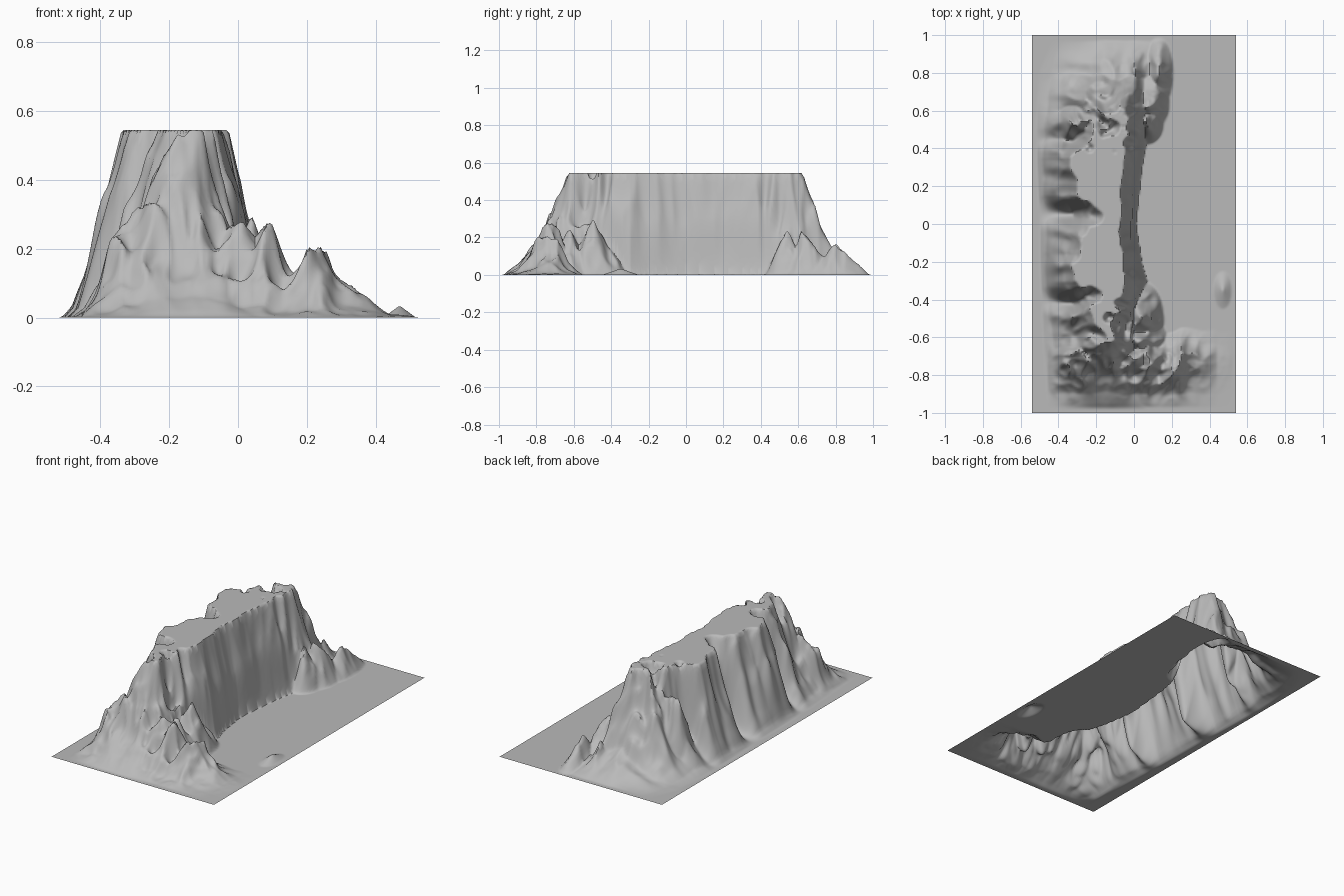
import bpy, bmesh, math
from mathutils import Vector, noise

if "Cube" in bpy.data.objects:
    bpy.data.objects.remove(bpy.data.objects["Cube"])

W, D, CAP = 0.54, 1.0, 0.545
NX, NY = 130, 240


def interp(pts, v):
    """Piecewise linear profile lookup."""
    if v <= pts[0][0]:
        return pts[0][1]
    for (a, p), (b, q) in zip(pts, pts[1:]):
        if v <= b:
            return p + (q - p) * (v - a) / (b - a)
    return pts[-1][1]


def n(x, y, seed=0.0):
    return noise.noise(Vector((x, y, seed)))


def smooth(t):
    t = max(0.0, min(1.0, t))
    return t * t * (3 - 2 * t)


def bump(x, y, cx, cy, rx, ry, h):
    d = math.hypot((x - cx) / rx, (y - cy) / ry)
    return h * max(0.0, 1 - d) ** 1.1


# Plan outline of the massif along y: foot and rim on each side, crest height
LEFT_FOOT = [(-1, -.44), (-.8, -.47), (-.4, -.49), (0, -.5), (.5, -.52), (.8, -.5), (1, -.42)]
LEFT_RIM = [(-.8, -.2), (-.62, -.15), (-.45, -.2), (-.33, -.28), (-.15, -.29), (.03, -.22),
            (.15, -.3), (.35, -.3), (.45, -.18), (.6, -.14), (.75, -.1)]
RIGHT_RIM = [(-.8, -.1), (-.6, -.12), (-.3, -.07), (0, -.08), (.3, -.07), (.5, -.07), (.8, -.02)]
RIGHT_FOOT = [(-1, .1), (-.7, .03), (-.42, .03), (-.3, .07), (-.2, .04), (0, .01), (.3, .04), (.5, .08), (.8, .16), (1, .15)]
CREST = [(-.98, 0), (-.9, .06), (-.8, .18), (-.71, .32), (-.63, .54), (-.5, .57),
         (-.2, .62), (.0, .57), (.25, .63), (.5, .58), (.58, .55), (.64, .45),
         (.71, .26), (.78, .12), (.86, .08), (.97, 0)]
# Slope shapes from foot (0) to rim (1)
LEFT_SLOPE = [(0, 0), (.14, .05), (.3, .2), (.5, .43), (.65, .6), (.82, .85), (1, 1)]
RIGHT_SLOPE = [(0, 0), (.1, .1), (.3, .42), (.6, .66), (.8, .84), (1, 1)]
# Front-right spur, height along x and across y
SPUR_X = [(-.46, 0), (-.4, .12), (-.34, .26), (-.3, .3), (-.2, .28), (.0, .24), (.05, .23), (.08, .27),
          (.13, .17), (.17, .18), (.2, .215), (.24, .2), (.28, .12), (.35, .06), (.44, .01), (.54, 0)]
SPUR_Y = [(-.97, 0), (-.9, .12), (-.82, .45), (-.74, 1), (-.69, .9), (-.63, .3), (-.56, 0)]


def height(x, y):
    # buttress-like wobble of the outline
    rough = smooth((abs(y - .02) - .3) / .15)
    wl = .05 * n(2 * x, 6 * y, 3) + .02 * n(6 * x, 14 * y, 7)
    wr = .016 * n(2 * x, 7 * y, 11) + .012 * n(9 * x, 16 * y, 5) * rough
    we = .05 * n(9 * x, 2 * y, 17) + .02 * n(18 * x, 4 * y, 2)
    lf, lr = interp(LEFT_FOOT, y), interp(LEFT_RIM, y)
    rr, rf = interp(RIGHT_RIM, y), interp(RIGHT_FOOT, y)
    tl = (x - lf) / (lr - lf)
    tl += wl / .2 * smooth(tl * 2)
    tr = (rf - x) / (rf - rr)
    tr += wr / .1 * smooth(tr * 3)
    end = smooth((abs(y) - .45) / .15) * smooth((1 - abs(y)) * 5)
    h = interp(CREST, y + we * end) * min(interp(LEFT_SLOPE, tl), interp(RIGHT_SLOPE, tr))
    # ravines biting in from the left side
    for cy, wid, depth, reach in ((.05, .1, .3, -.13), (-.40, .08, .27, -.1), (.43, .07, .2, -.15)):
        c = cy + .03 * n(6 * x, cy, 1)
        h -= depth * smooth(1 - abs(y - c) / wid) * smooth((reach - x) / .2) * min(1, h / .35)
    # knob on the back left slope
    h = max(h, h * .5 + bump(x, y, -.29, .53, .14, .15, .28))
    # crags, strongest towards the two ends
    crag = .25 - abs(n(8 * x, 7 * y, 21)) + .5 * (.2 - abs(n(15 * x, 13 * y, 31)))
    h += (.08 + .16 * rough) * crag * min(1, (h / .35) ** 1.5)
    # lower spurs and hills on the right
    s = interp(SPUR_X, x) * interp(SPUR_Y, y + .6 * we * smooth((y + 1) * 5))
    b = max(bump(x, y, .04, -.5, .12, .2, .25), bump(x, y, .04, -.62, .14, .14, .24),
            bump(x, y, .06, .54, .1, .12, .25), bump(x, y, .07, .65, .12, .18, .23),
            bump(x, y, .13, .8, .08, .19, .13), bump(x, y, .0, .8, .14, .15, .13))
    low = max(s, b)
    low += .16 * crag * min(1, low / .15)
    h = max(h, low, bump(x, y, .47, -.35, .05, .1, .035))
    edge = min((W - abs(x)) / .04, (D - abs(y)) / .05, 1)
    return max(0.0, min(CAP, h)) * smooth(edge)


# Mountain and plain: one open height sheet
bm = bmesh.new()
rows = []
for j in range(NY + 1):
    y = -D + 2 * D * j / NY
    rows.append([])
    for i in range(NX + 1):
        x = -W + 2 * W * i / NX
        rows[-1].append(bm.verts.new((x, y, height(x, y))))
for a, b in zip(rows, rows[1:]):
    for i in range(NX):
        bm.faces.new((a[i], a[i + 1], b[i + 1], b[i]))
mesh = bpy.data.meshes.new("rocky_mesa")
bm.to_mesh(mesh)
bm.free()
mesa = bpy.data.objects.new("rocky_mesa", mesh)
bpy.context.collection.objects.link(mesa)

# Darker grey rock
rock = bpy.data.materials.new("rock_grey")
rock.diffuse_color = (0.49, 0.49, 0.49, 1)
rock.use_nodes = True
rock.node_tree.nodes["Principled BSDF"].inputs["Base Color"].default_value = rock.diffuse_color
mesh.materials.append(rock)

bpy.context.view_layer.objects.active = mesa
mesa.select_set(True)
bpy.ops.object.shade_smooth_by_angle(angle=math.radians(60))
